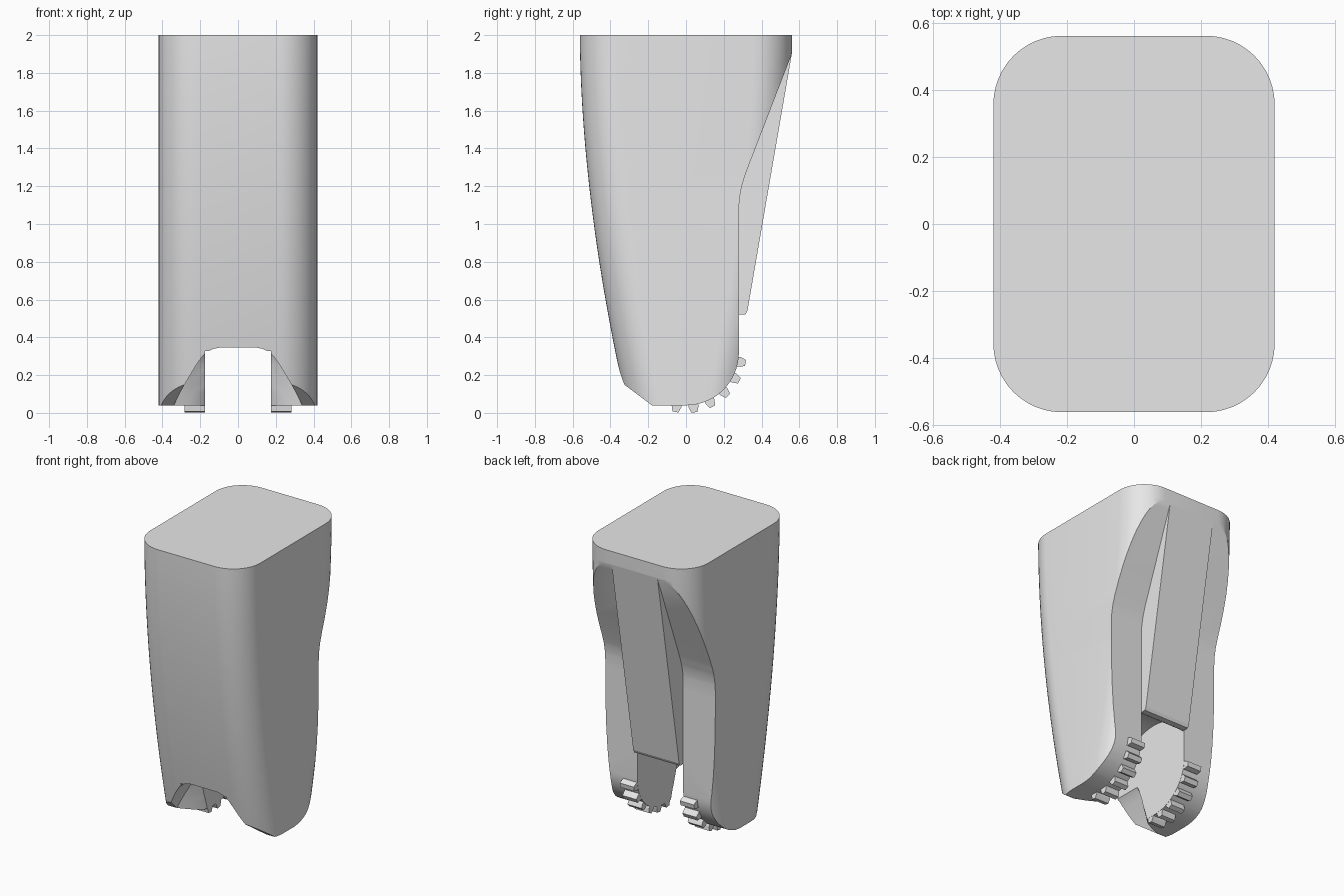
import bpy, bmesh, math
from math import sin, cos, radians, pi

cube = bpy.data.objects.get("Cube")
if cube:
    bpy.data.objects.remove(cube)

grey = bpy.data.materials.new("plain grey")
grey.use_nodes = True
grey.diffuse_color = (0.8, 0.8, 0.8, 1)
grey.node_tree.nodes["Principled BSDF"].inputs["Base Color"].default_value = (0.8, 0.8, 0.8, 1)


def loft(name, rings):
    """Closed solid through a list of equally long rings of points."""
    bm = bmesh.new()
    loops = [[bm.verts.new(p) for p in ring] for ring in rings]
    n = len(loops[0])
    for a, b in zip(loops, loops[1:]):
        for i in range(n):
            j = (i + 1) % n
            bm.faces.new((a[i], a[j], b[j], b[i]))
    bm.faces.new(loops[0][::-1])
    bm.faces.new(loops[-1])
    bmesh.ops.recalc_face_normals(bm, faces=bm.faces)
    mesh = bpy.data.meshes.new(name)
    bm.to_mesh(mesh)
    bm.free()
    mesh.materials.append(grey)
    obj = bpy.data.objects.new(name, mesh)
    bpy.context.collection.objects.link(obj)
    return obj


def prism(name, profile, x0, x1):
    """Extrude a (y, z) profile along x."""
    return loft(name, [[(x, y, z) for y, z in profile] for x in (x0, x1)])


def select(obj):
    bpy.ops.object.select_all(action='DESELECT')
    obj.select_set(True)
    bpy.context.view_layer.objects.active = obj


def boolean(obj, cutter, operation):
    cutter.hide_render = True
    mod = obj.modifiers.new(cutter.name, 'BOOLEAN')
    mod.object, mod.operation, mod.solver = cutter, operation, 'EXACT'
    select(obj)
    bpy.ops.object.modifier_apply(modifier=mod.name)
    bpy.data.objects.remove(cutter)


# Body: rounded rectangle that narrows in depth toward the bottom
def section(z, half_x=0.42, radius=0.205, steps=12):
    half_y = 0.562 - 0.222 * (max(0, 2 - z) / 1.84) ** 1.8
    ring = []
    for q, (sx, sy) in enumerate([(1, 1), (-1, 1), (-1, -1), (1, -1)]):
        for k in range(steps + 1):
            a = (q + k / steps) * pi / 2
            ring.append((sx * (half_x - radius) + radius * cos(a),
                         sy * (half_y - radius) + radius * sin(a), z))
    return ring


body = loft("body", [section(-0.1 + 2.1 * i / 24) for i in range(25)])

# Side outline: front chamfer, round heel, recessed back, sloped shoulder
CY, CZ, R = 0.0, 0.32, 0.28
heel = [(CY + R * sin(radians(a)), CZ - R * cos(radians(a))) for a in range(0, 91, 6)]
outline = [(-0.8, 2.2), (-0.8, 0.505), (-0.18, 0.04)] + heel + [
    (0.28, 1.08), (0.284, 1.14), (0.295, 1.2), (0.315, 1.265), (0.56, 1.9), (0.68, 2.2)]
boolean(body, prism("outline_cutter", outline, -0.6, 0.6), 'INTERSECT')

# Round slot between the two legs
slot = [(-0.02 + 0.355 * cos(2 * pi * i / 64), 0.33 + 0.355 * sin(2 * pi * i / 64))
        for i in range(64)]
boolean(body, prism("slot_cutter", slot, -0.175, 0.175), 'DIFFERENCE')

# Flared arch at the front of the slot
half = [(0.1, 0.345), (0.13, 0.339), (0.16, 0.325), (0.19, 0.298),
        (0.22, 0.255), (0.28, 0.155), (0.31, 0.1), (0.34, 0.04), (0.36, -0.1)]
arch = half + [(-x, z) for x, z in reversed(half)]
stations = [(-0.7, 1), (-0.18, 1), (-0.15, 0.78), (-0.12, 0.62), (-0.08, 0.5)]
boolean(body, loft("arch_cutter", [[(x * s, y, z) for x, z in arch] for y, s in stations]),
        'DIFFERENCE')
select(body)
bpy.ops.object.shade_smooth_by_angle(angle=radians(25))

# Sloping rib down the back
prism("back_rib", [(0.27, 0.52), (0.315, 0.52), (0.325, 0.54), (0.56, 1.9),
                   (0.45, 1.9), (0.27, 1.3)], -0.175, 0.175)


# Teeth around the heel of each leg
def on_heel(radius, centre, offset):
    s, c = sin(radians(centre)), cos(radians(centre))
    return (CY + radius * s + offset * c, CZ - radius * c + offset * s)


for side, sign in (("left", 1), ("right", -1)):
    for i in range(6):
        a = -10 + 18 * i
        tooth = [on_heel(r, a, w) for r, w in
                 ((0.26, -0.026), (0.29, -0.026), (0.32, -0.016),
                  (0.32, 0.016), (0.29, 0.026), (0.26, 0.026))]
        prism(f"{side}_tooth_{i + 1}", tooth, sign * 0.176, sign * 0.283)
